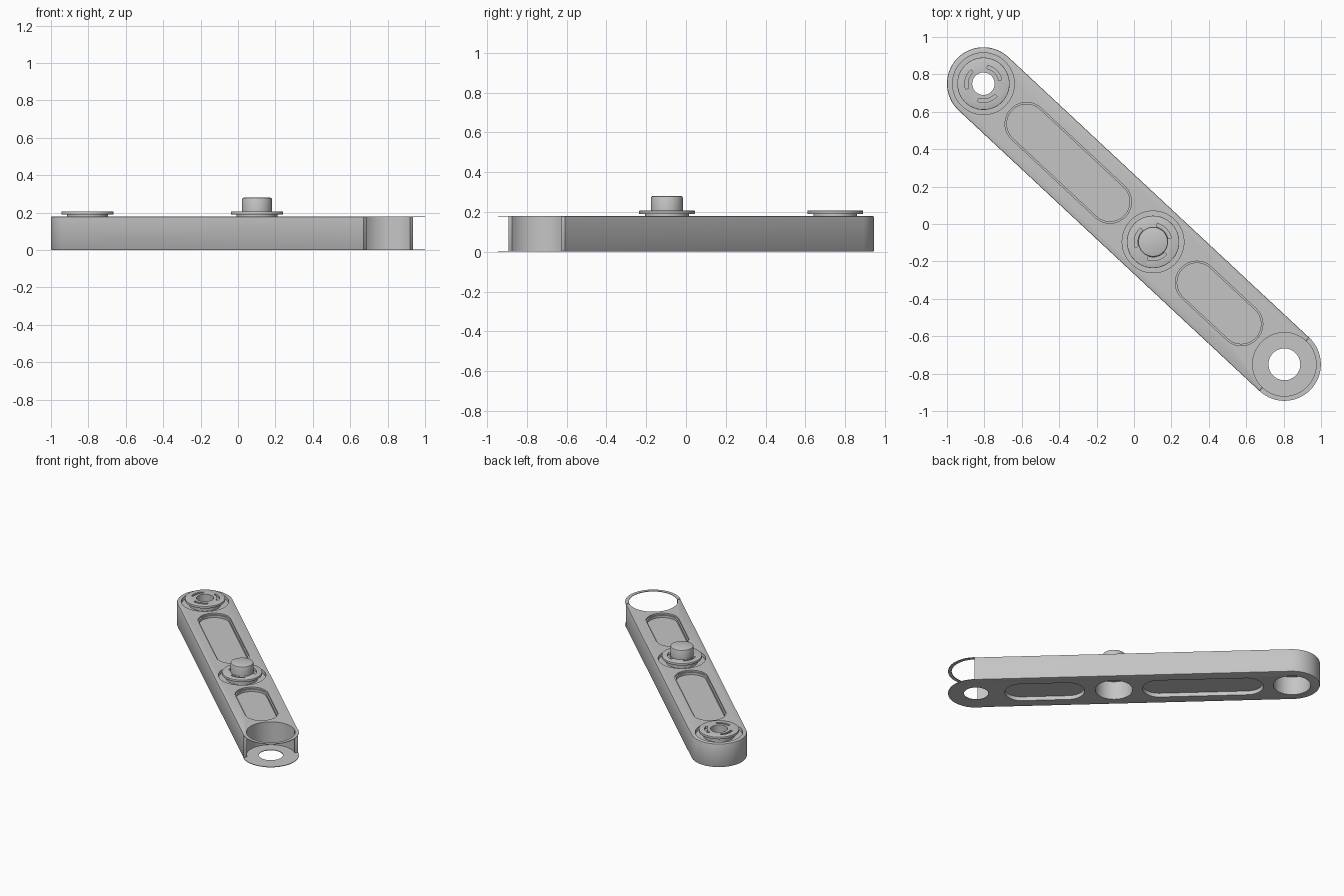
import bpy
import bmesh
from math import cos, sin, pi, radians
from mathutils import Matrix, Vector

cube = bpy.data.objects.get("Cube")
if cube:
    bpy.data.objects.remove(cube, do_unlink=True)

grey = bpy.data.materials.new("light_grey")
grey.use_nodes = True
grey.diffuse_color = (0.56, 0.56, 0.56, 1)
grey.node_tree.nodes["Principled BSDF"].inputs["Base Color"].default_value = (0.56, 0.56, 0.56, 1)

# The arm is drawn along +x from its far end, then swung into place
PLACE = Matrix.Translation((-0.805, 0.75, 0)) @ Matrix.Rotation(radians(-43), 4, "Z")
LENGTH, RADIUS, HEIGHT = 2.2, 0.195, 0.18
BEARINGS = {"end": 0.0, "middle": 1.24}
POCKETS = [(0.315, 0.925), (1.56, 1.885)]


def arc(cx, r, a0, a1, steps=32):
    return [(cx + r * cos(a0 + (a1 - a0) * i / steps), r * sin(a0 + (a1 - a0) * i / steps))
            for i in range(steps + 1)]


def circle(cx, r):
    return arc(cx, r, 0, 2 * pi, 64)[:-1]


def stadium(x0, x1, r):
    return arc(x0, r, pi / 2, 3 * pi / 2) + arc(x1, r, -pi / 2, pi / 2)


def band(cx, r0, r1, a0, a1):
    return arc(cx, r1, a0, a1) + arc(cx, r0, a1, a0)


def prism(name, outline, z0, z1, bevel=0.0):
    """Extrude a flat outline between two heights, optionally chamfering the rims."""
    bm = bmesh.new()
    base = bm.faces.new([bm.verts.new(PLACE @ Vector((x, y, z0))) for x, y in outline])
    top = bmesh.ops.extrude_face_region(bm, geom=[base], use_keep_orig=True)["geom"]
    bmesh.ops.translate(bm, verts=[g for g in top if isinstance(g, bmesh.types.BMVert)],
                        vec=(0, 0, z1 - z0))
    bmesh.ops.recalc_face_normals(bm, faces=bm.faces)
    if bevel:
        rims = [e for e in bm.edges if abs(e.verts[0].co.z - e.verts[1].co.z) < 1e-5]
        bmesh.ops.bevel(bm, geom=rims, offset=bevel, segments=2, profile=0.5, affect="EDGES")
    mesh = bpy.data.meshes.new(name)
    bm.to_mesh(mesh)
    bm.free()
    mesh.materials.append(grey)
    obj = bpy.data.objects.new(name, mesh)
    bpy.context.collection.objects.link(obj)
    return obj


def select(obj):
    bpy.ops.object.select_all(action="DESELECT")
    obj.select_set(True)
    bpy.context.view_layer.objects.active = obj


def cut(obj, outline, z0, z1):
    cutter = prism("cutter", outline, z0, z1)
    cutter.hide_render = True
    mod = obj.modifiers.new("cut", "BOOLEAN")
    mod.operation, mod.solver, mod.object = "DIFFERENCE", "EXACT", cutter
    select(obj)
    bpy.ops.object.modifier_apply(modifier=mod.name)
    bpy.data.objects.remove(cutter, do_unlink=True)


parts = []

# Arm body: round far end, square cut at the open socket
outline = arc(0, RADIUS, pi / 2, 3 * pi / 2) + [(LENGTH, -RADIUS), (LENGTH, RADIUS)]
body = prism("arm_body", outline, 0, HEIGHT, 0.006)
cut(body, circle(LENGTH, 0.17), -0.1, 0.3)
for x0, x1 in POCKETS:
    cut(body, stadium(x0, x1, 0.115), HEIGHT - 0.03, 0.3)
    cut(body, stadium(x0, x1, 0.115), -0.1, 0.03)
for x in BEARINGS.values():
    cut(body, circle(x, 0.165), 0.155, 0.3)
    cut(body, circle(x, 0.13), -0.1, 0.14)
cut(body, circle(0, 0.06), -0.1, 0.3)
parts.append(body)

# Raised lips lining the pockets
for i, (x0, x1) in enumerate(POCKETS):
    lip = prism(f"pocket_lip_{i + 1}", stadium(x0, x1, 0.117), 0.148, 0.168)
    cut(lip, stadium(x0, x1, 0.105), 0.1, 0.3)
    parts.append(lip)

# Open socket: thin floor with a bore and a thin half rim on top
floor = prism("socket_floor", circle(LENGTH, RADIUS), 0, 0.004)
cut(floor, circle(LENGTH, 0.085), -0.1, 0.1)
parts.append(floor)
parts.append(prism("socket_rim", band(LENGTH, 0.17, RADIUS, -pi / 2, pi / 2), HEIGHT - 0.004, HEIGHT))

# Bearings: hub below a slotted disc, the middle one carrying a pin
for label, x in BEARINGS.items():
    hub = prism(f"{label}_bearing_hub", circle(x, 0.11), 0.15, 0.19)
    disc = prism(f"{label}_bearing_disc", circle(x, 0.14), 0.189, 0.207, 0.003)
    for k in range(3):
        a = radians(55 + 120 * k)
        cut(disc, band(x, 0.083, 0.1, a, a + radians(65)), 0.1, 0.3)
    if label == "end":
        cut(hub, circle(x, 0.06), 0.1, 0.3)
        cut(disc, circle(x, 0.06), 0.1, 0.3)
    else:
        parts.append(prism("middle_pin", circle(x, 0.08), 0.15, 0.28, 0.008))
    parts += [hub, disc]

for obj in parts:
    select(obj)
    bpy.ops.object.shade_smooth_by_angle(angle=radians(30))
